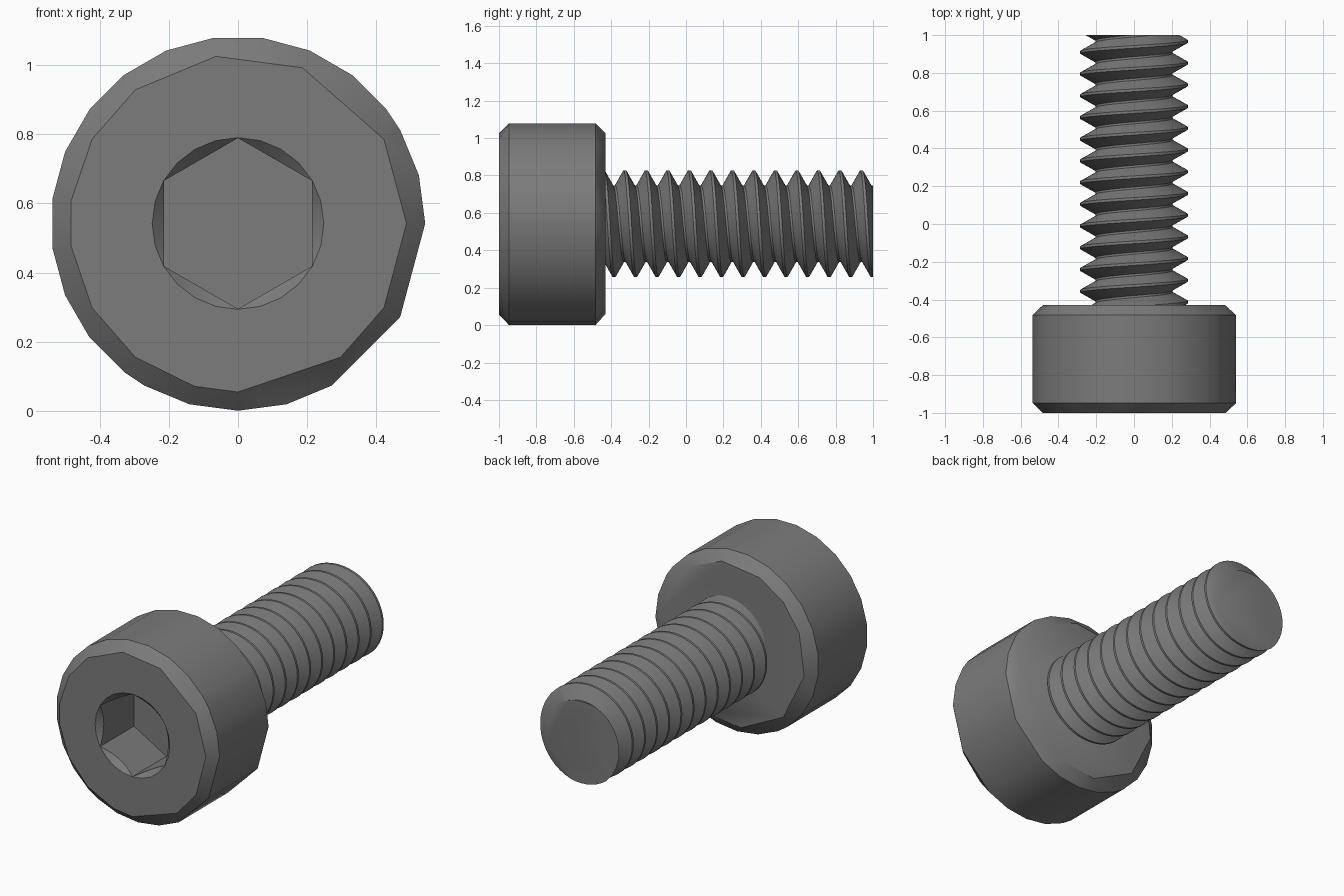
import bpy, bmesh, math
from mathutils import Vector

cube = bpy.data.objects.get("Cube")
if cube:
    bpy.data.objects.remove(cube, do_unlink=True)

AXIS_Z = 0.542
HEAD_FRONT, HEAD_BACK, TIP = -1.0, -0.43, 1.0
STEP = math.radians(7.5)

steel = bpy.data.materials.new("dark_steel")
steel.use_nodes = True
grey = (0.2, 0.2, 0.2, 1)
steel.diffuse_color = grey
steel.node_tree.nodes["Principled BSDF"].inputs["Base Color"].default_value = grey


def polar(radius, angle, y):
    """Point around the screw axis; angle runs from +x towards +z."""
    return Vector((radius * math.cos(angle), y, AXIS_Z + radius * math.sin(angle)))


def make_object(name, bm):
    bmesh.ops.recalc_face_normals(bm, faces=bm.faces)
    mesh = bpy.data.meshes.new(name)
    bm.to_mesh(mesh)
    bm.free()
    obj = bpy.data.objects.new(name, mesh)
    bpy.context.collection.objects.link(obj)
    mesh.materials.append(steel)
    return obj


def hull(name, rings):
    """Convex solid through rings of (radius, y, angles)."""
    bm = bmesh.new()
    for radius, y, angles in rings:
        for a in angles:
            bm.verts.new(polar(radius, a, y))
    bmesh.ops.convex_hull(bm, input=bm.verts)
    bmesh.ops.dissolve_limit(bm, angle_limit=0.01, verts=bm.verts, edges=bm.edges)
    return make_object(name, bm)


def select_only(obj):
    bpy.ops.object.select_all(action='DESELECT')
    obj.select_set(True)
    bpy.context.view_layer.objects.active = obj


def cut(obj, cutter):
    cutter.hide_render = True
    select_only(obj)
    mod = obj.modifiers.new("cut", 'BOOLEAN')
    mod.operation, mod.solver, mod.object = 'DIFFERENCE', 'EXACT', cutter
    bpy.ops.object.modifier_apply(modifier=mod.name)
    bpy.data.objects.remove(cutter, do_unlink=True)


# Chamfered head, with uneven facets picked from a 48-step circle
def facets(steps):
    return [s * STEP for s in steps]


rim = facets([0, 2, 4, 5] + list(range(7, 32, 2)) + [32, 34, 36, 38, 40, 44])
front_rim = facets([0, 4, 9, 13, 17, 20, 23, 25, 28, 31, 34, 36, 41, 44])
back_rim = facets([1, 7, 11, 15, 18, 21, 25, 30, 35, 39, 47])
head = hull("head", [(0.487, HEAD_FRONT, front_rim), (0.541, HEAD_FRONT + 0.053, rim),
                     (0.541, HEAD_BACK - 0.053, rim), (0.487, HEAD_BACK, back_rim)])

# Hex socket with a conical lead-in
hexagon = [math.radians(30 + 60 * i) for i in range(6)]
circle = [i * STEP * 2 for i in range(24)]
cut(head, hull("hex_cutter", [(0.247, HEAD_FRONT - 0.1, hexagon),
                              (0.247, HEAD_FRONT + 0.32, hexagon)]))
cut(head, hull("cone_cutter", [(0.268, HEAD_FRONT - 0.02, circle),
                               (0.198, HEAD_FRONT + 0.05, circle)]))

# Threaded shank: a helical sheet trimmed flat at both ends
PITCH, SEGMENTS, TURNS = 0.115, 48, 16
CREST, ROOT = 0.285, 0.205
profile = [(ROOT, -0.052), (CREST, -0.007), (CREST, 0.007), (ROOT, 0.052)]
bm = bmesh.new()
rows = []
for i in range(SEGMENTS * TURNS + 1):
    turn = i / SEGMENTS
    y = -0.327 - 2 * PITCH + turn * PITCH
    angle = math.pi / 2 - turn * math.tau
    rows.append([bm.verts.new(polar(r, angle, y + dy)) for r, dy in profile])
for i, (a, b) in enumerate(zip(rows, rows[1:])):
    for k in range(3):
        bm.faces.new((a[k], a[k + 1], b[k + 1], b[k]))
    if i + SEGMENTS + 1 < len(rows):
        c, d = rows[i + SEGMENTS], rows[i + SEGMENTS + 1]
        bm.faces.new((a[3], c[0], d[0], b[3]))
for y, direction in ((HEAD_BACK - 0.01, -1), (TIP, 1)):
    result = bmesh.ops.bisect_plane(
        bm, geom=bm.verts[:] + bm.edges[:] + bm.faces[:], dist=1e-6,
        plane_co=(0, y, 0), plane_no=(0, direction, 0), clear_outer=True)
    ends = [e for e in result["geom_cut"] if isinstance(e, bmesh.types.BMEdge)]
    bmesh.ops.contextual_create(bm, geom=ends)
shank = make_object("threaded_shank", bm)

for obj in (head, shank):
    select_only(obj)
    bpy.ops.object.shade_smooth_by_angle(angle=math.radians(32))
